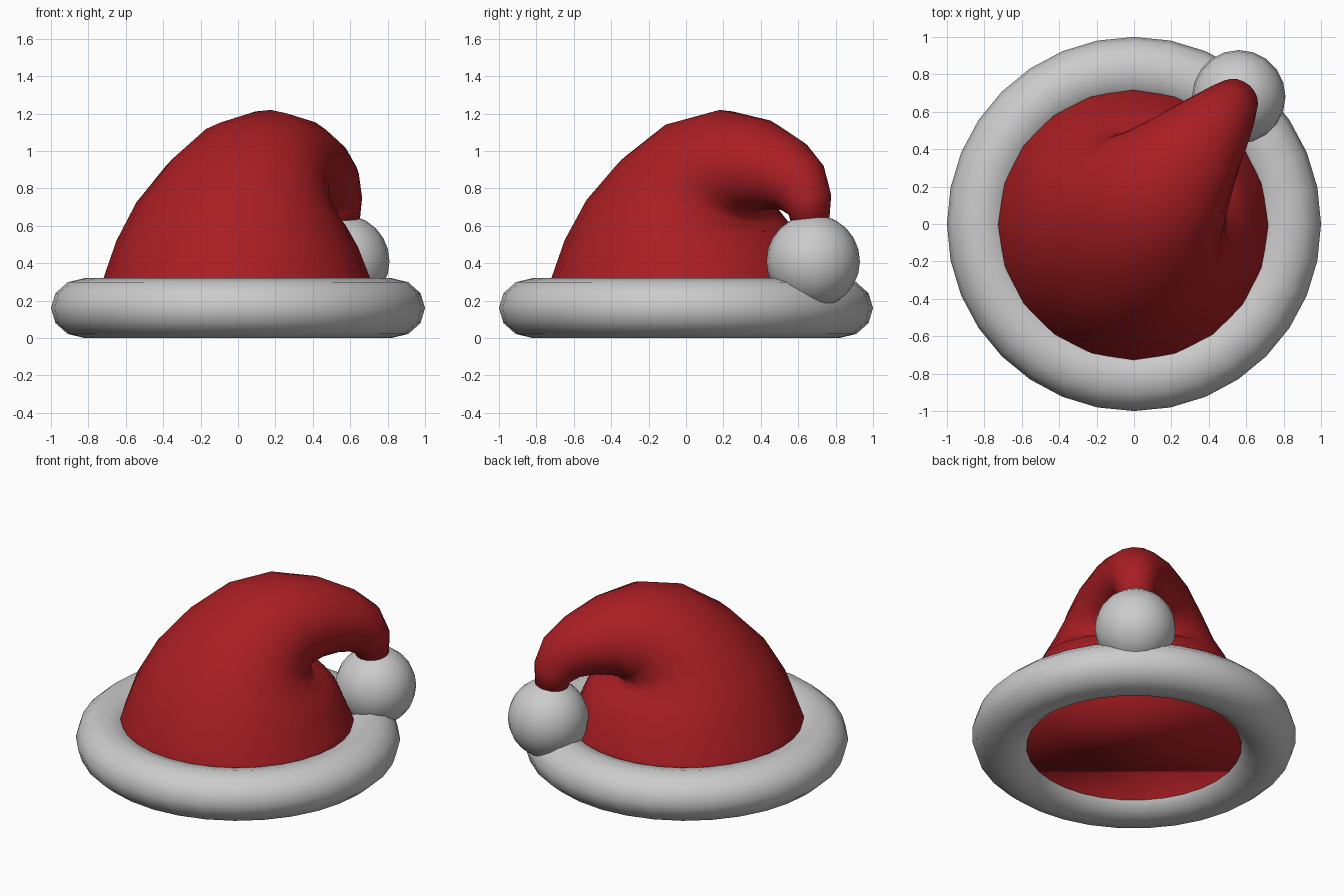
import bpy, bmesh
from math import sin, cos, pi, radians

if "Cube" in bpy.data.objects:
    bpy.data.objects.remove(bpy.data.objects["Cube"])


def material(name, color):
    m = bpy.data.materials.new(name)
    m.diffuse_color = color
    m.use_nodes = True
    m.node_tree.nodes["Principled BSDF"].inputs["Base Color"].default_value = m.diffuse_color
    return m


def loft(name, rings, closed=False):
    """Skin a list of equal-length point rings with smooth quads."""
    bm = bmesh.new()
    loops = [[bm.verts.new(p) for p in ring] for ring in rings]
    pairs = list(zip(loops, loops[1:]))
    if closed:
        pairs.append((loops[-1], loops[0]))
    for a, b in pairs:
        n = len(a)
        for i in range(n):
            j = (i + 1) % n
            bm.faces.new((a[i], a[j], b[j], b[i]))
    if not closed:
        bm.faces.new(loops[-1])
        bm.faces.new(loops[0])
    bmesh.ops.recalc_face_normals(bm, faces=bm.faces)
    for f in bm.faces:
        f.smooth = True
    me = bpy.data.meshes.new(name)
    bm.to_mesh(me)
    bm.free()
    ob = bpy.data.objects.new(name, me)
    bpy.context.collection.objects.link(ob)
    return ob


# fur brim: slightly flattened ring
brim_rings = []
for k in range(32):
    a = 2 * pi * k / 32
    ring = []
    for i in range(12):
        t = 2 * pi * i / 12
        r = 0.82 + 0.18 * cos(t)
        ring.append((r * cos(a), r * sin(a), 0.16 + 0.16 * sin(t)))
    brim_rings.append(ring)
loft("fur_brim", brim_rings, closed=True)

# red cap: elliptical sections along a cone that flops over toward the back right
# outer u, outer z, inner u, inner z, half width
sections = [
    (-0.79, 0.08, 0.79, 0.08, 0.79),
    (-0.72, 0.32, 0.70, 0.32, 0.715),
    (-0.645, 0.53, 0.63, 0.48, 0.65),
    (-0.51, 0.76, 0.56, 0.57, 0.575),
    (-0.29, 0.99, 0.48, 0.595, 0.49),
    (-0.03, 1.16, 0.43, 0.62, 0.42),
    (0.25, 1.22, 0.44, 0.66, 0.35),
    (0.53, 1.17, 0.50, 0.68, 0.275),
    (0.76, 1.06, 0.60, 0.69, 0.21),
    (0.90, 0.94, 0.69, 0.68, 0.16),
    (0.965, 0.78, 0.75, 0.65, 0.125),
    (0.96, 0.60, 0.77, 0.58, 0.10),
]
lean = radians(50.5)
cap_rings = []
for ou, oz, iu, iz, w in sections:
    ring = []
    for i in range(20):
        t = 2 * pi * i / 20 + radians(3.5)
        u = (ou + iu) / 2 + (iu - ou) / 2 * cos(t)
        z = (oz + iz) / 2 + (iz - oz) / 2 * cos(t)
        v = w * sin(t)
        ring.append((u * cos(lean) - v * sin(lean), u * sin(lean) + v * cos(lean), z))
    cap_rings.append(ring)
cap = loft("red_cap", cap_rings)
cap.data.materials.append(material("red_felt", (0.40, 0.013, 0.017, 1)))

# pompon at the tip
bpy.ops.mesh.primitive_uv_sphere_add(segments=20, ring_count=12, radius=0.25,
                                     location=(0.56, 0.68, 0.41))
pompon = bpy.context.object
pompon.name = "pompon"
bpy.ops.object.shade_smooth()
